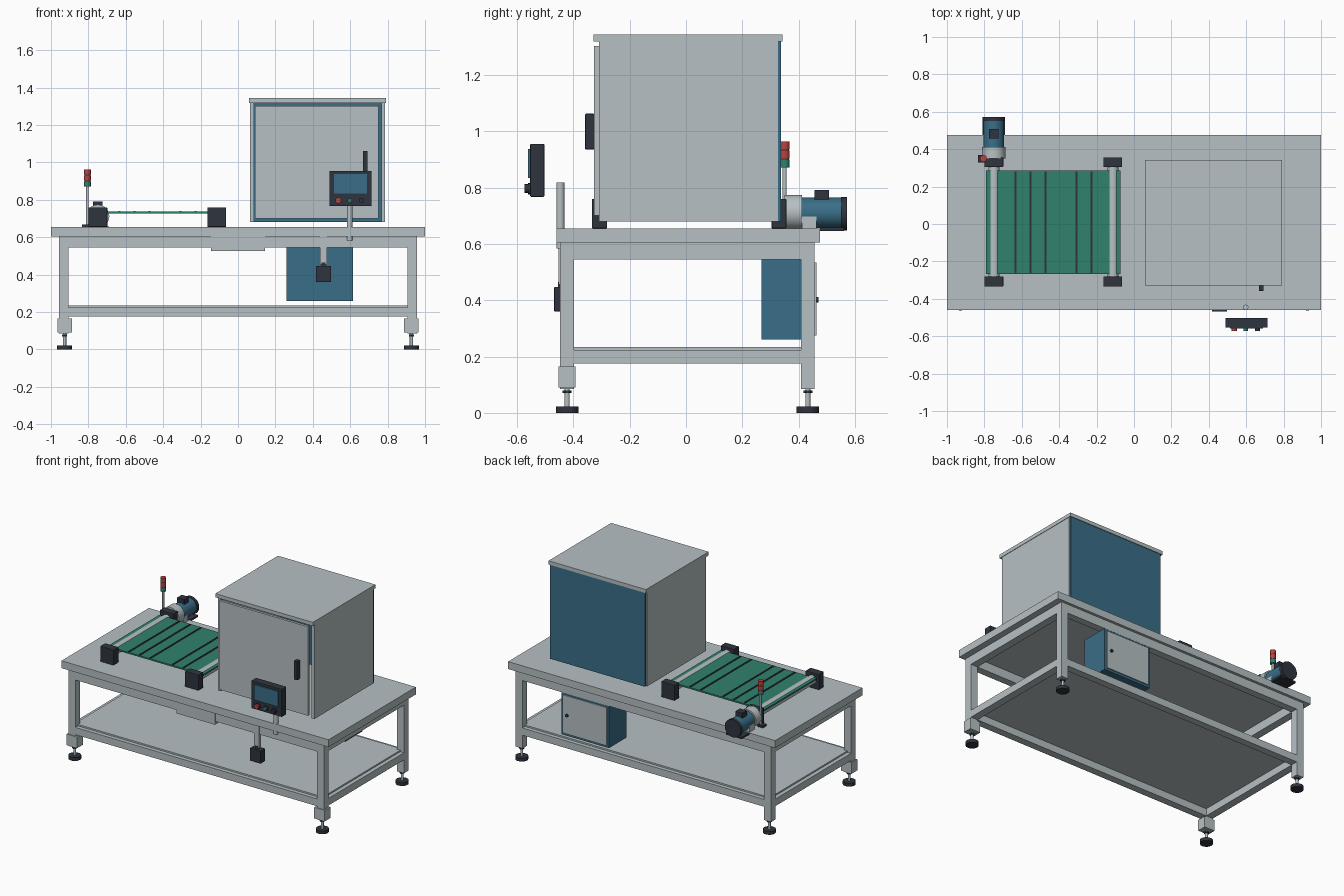
import bpy, math
from mathutils import Vector

if "Cube" in bpy.data.objects:
    bpy.data.objects.remove(bpy.data.objects["Cube"])


def material(name, rgb):
    m = bpy.data.materials.new(name)
    m.diffuse_color = (*rgb, 1)
    m.use_nodes = True
    m.node_tree.nodes["Principled BSDF"].inputs["Base Color"].default_value = m.diffuse_color
    return m


GREY = material("light_grey", (0.47, 0.53, 0.55))
BLUE = material("steel_blue", (0.042, 0.155, 0.245))
DARK = material("charcoal", (0.028, 0.034, 0.048))
GREEN = material("belt_green", (0.03, 0.225, 0.155))
RED = material("signal_red", (0.50, 0.055, 0.045))


def box(name, mat, x, y, z, bevel=0):
    """Box from (min, max) ranges along each axis."""
    r = (x, y, z)
    bpy.ops.mesh.primitive_cube_add(size=1, location=[(a + b) / 2 for a, b in r])
    ob = bpy.context.object
    ob.name = name
    ob.scale = [b - a for a, b in r]
    bpy.ops.object.transform_apply(location=False, rotation=False, scale=True)
    ob.data.materials.append(mat)
    if bevel:
        mod = ob.modifiers.new("bevel", "BEVEL")
        mod.width, mod.segments = bevel, 2
    return ob


def rod(name, mat, a, b, radius, sides=32):
    """Cylinder between two points."""
    a, b = Vector(a), Vector(b)
    d = b - a
    bpy.ops.mesh.primitive_cylinder_add(
        vertices=sides, radius=radius, depth=d.length, location=(a + b) / 2,
        rotation=d.to_track_quat("Z", "Y").to_euler())
    ob = bpy.context.object
    ob.name = name
    ob.data.materials.append(mat)
    bpy.ops.object.shade_smooth_by_angle(angle=math.radians(35))
    return ob


# Table top and welded frame
box("table_top", GREY, (-1, 1), (-0.46, 0.475), (0.605, 0.655))
FRONT, BACK = (-0.447, -0.397), (0.408, 0.457)
for s, side in ((-1, "left"), (1, "right")):
    xs = tuple(sorted((s * 0.905, s * 0.957)))
    for ys, end in ((FRONT, "front"), (BACK, "back")):
        box(f"leg_{end}_{side}", GREY, xs, ys, (0.085, 0.605))
        # Levelling feet
        cx, cy = s * 0.927, sum(ys) / 2
        rod("foot_pad", DARK, (cx, cy, 0), (cx, cy, 0.022), 0.04)
        rod("foot_stem", GREY, (cx, cy, 0.02), (cx, cy, 0.09), 0.009, 16)
        rod("foot_nut", DARK, (cx, cy, 0.07), (cx, cy, 0.08), 0.016, 6)
    box("leg_bracket", GREY, tuple(sorted((s * 0.888, s * 0.966))),
        (-0.453, -0.392), (0.09, 0.165))
    for z, level in (((0.545, 0.605), "upper"), ((0.175, 0.224), "lower")):
        box(f"{level}_side_rail_{side}", GREY, xs, (-0.397, 0.408), z)
for ys, end in ((FRONT, "front"), (BACK, "back")):
    for z, level in (((0.545, 0.605), "upper"), ((0.175, 0.224), "lower")):
        box(f"{level}_rail_{end}", GREY, (-0.905, 0.905), ys, z)
box("lower_shelf", GREY, (-0.93, 0.93), (-0.42, 0.43), (0.224, 0.234))
box("front_plate", GREY, (-0.145, 0.145), (-0.453, -0.42), (0.525, 0.603))

# Enclosure: open panels, lid, back panel and front door
box("enclosure_lid", GREY, (0.06, 0.79), (-0.328, 0.342), (1.318, 1.343))
box("enclosure_side_left", GREY, (0.064, 0.085), (-0.308, 0.326), (0.68, 1.318))
box("enclosure_side_right", GREY, (0.766, 0.787), (-0.308, 0.326), (0.68, 1.318))
box("enclosure_back", BLUE, (0.072, 0.782), (0.326, 0.337), (0.68, 1.318))
box("enclosure_door", GREY, (0.09, 0.752), (-0.326, -0.309), (0.70, 1.302))
box("door_handle", DARK, (0.668, 0.693), (-0.358, -0.326), (0.935, 1.062), 0.003)

# Operator panel on a post
rod("panel_post", GREY, (0.597, -0.446, 0.583), (0.597, -0.446, 0.817), 0.0145)
box("operator_panel", DARK, (0.488, 0.715), (-0.553, -0.503), (0.767, 0.955), 0.003)
box("screen", BLUE, (0.512, 0.69), (-0.56, -0.552), (0.833, 0.937))
for x, mat, r in ((0.536, RED, 0.016), (0.598, GREEN, 0.012), (0.66, DARK, 0.014)):
    rod("button_ring", DARK, (x, -0.551, 0.796), (x, -0.56, 0.796), r + 0.004, 24)
    rod("button", mat, (x, -0.555, 0.796), (x, -0.573, 0.796), r, 24)

# Hanging switch below the table
box("switch_hanger", GREY, (0.438, 0.475), (-0.452, -0.432), (0.455, 0.605))
box("switch_neck", DARK, (0.447, 0.468), (-0.455, -0.43), (0.44, 0.465))
box("switch_box", DARK, (0.417, 0.497), (-0.468, -0.42), (0.36, 0.447), 0.003)

# Control cabinet under the rear of the table
box("control_cabinet", BLUE, (0.258, 0.615), (0.268, 0.456), (0.26, 0.547))
box("cabinet_door", GREY, (0.273, 0.60), (0.456, 0.463), (0.275, 0.533))
rod("cabinet_lock", DARK, (0.567, 0.46, 0.402), (0.567, 0.471, 0.402), 0.01, 16)

# Conveyor: belt, cleats, rollers, bearing blocks
box("belt", GREEN, (-0.79, -0.072), (-0.268, 0.287), (0.727, 0.737))
for x in (-0.634, -0.553, -0.473, -0.307, -0.227):
    box("belt_cleat", DARK, (x - 0.005, x + 0.005), (-0.262, 0.28), (0.735, 0.741))
for x in (-0.749, -0.113):
    rod("roller", GREY, (x, -0.285, 0.714), (x, 0.31, 0.714), 0.03)
    for y in ((-0.334, -0.28), (0.304, 0.356)):
        box("bearing_block", DARK, (x - 0.05, x + 0.05), y, (0.655, 0.76), 0.003)

# Drive motor
MX, MZ = -0.75, 0.71
rod("gearbox", GREY, (MX, 0.35, MZ + 0.002), (MX, 0.412, MZ + 0.002), 0.062)
rod("motor_body", BLUE, (MX, 0.41, MZ), (MX, 0.552, MZ), 0.054)
rod("motor_fan_cover", DARK, (MX, 0.55, MZ - 0.003), (MX, 0.571, MZ - 0.003), 0.06)
box("motor_terminal_box", DARK, (MX - 0.026, MX + 0.026), (0.457, 0.507), (0.75, 0.792))
box("motor_foot", GREY, (MX - 0.052, MX + 0.052), (0.412, 0.464), (0.655, 0.708))
box("motor_base", DARK, (MX - 0.06, MX + 0.06), (0.476, 0.56), (0.646, 0.658))

# Signal tower
LX, LY = -0.805, 0.35
box("tower_base", DARK, (LX - 0.03, LX + 0.01), (LY - 0.02, LY + 0.02), (0.655, 0.668))
rod("tower_pole", GREY, (LX, LY, 0.66), (LX, LY, 0.875), 0.007, 16)
for i, mat in enumerate((GREEN, RED, RED)):
    z = 0.871 + i * 0.032
    rod("tower_lamp", mat, (LX, LY, z), (LX, LY, z + 0.028), 0.018, 24)
    if i < 2:
        rod("tower_spacer", DARK, (LX, LY, z + 0.027), (LX, LY, z + 0.033), 0.016, 24)
